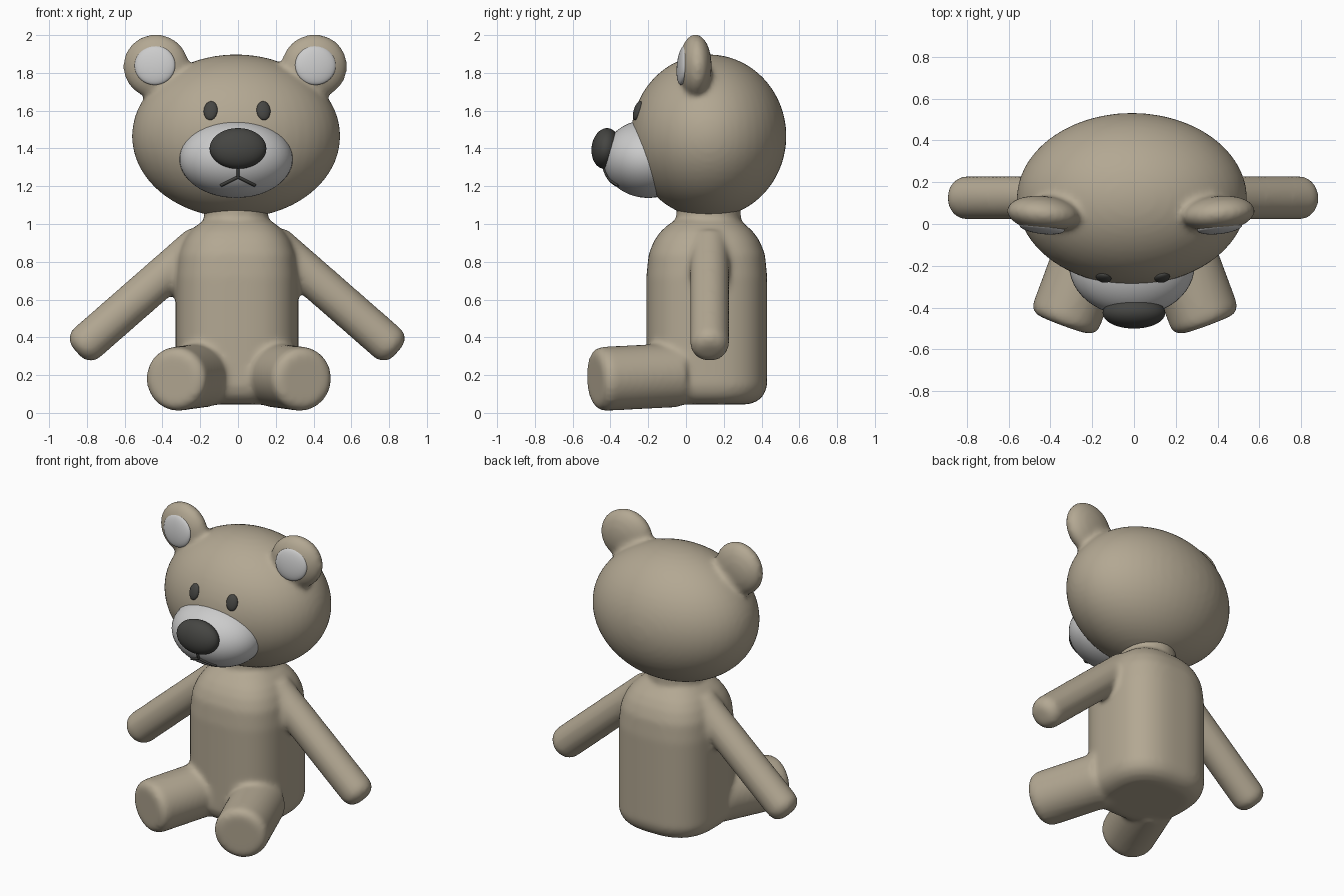
import bpy, bmesh, math
from mathutils import Vector, Matrix

if "Cube" in bpy.data.objects:
    bpy.data.objects.remove(bpy.data.objects["Cube"])


def material(name, rgb):
    m = bpy.data.materials.new(name)
    m.diffuse_color = (*rgb, 1)
    m.use_nodes = True
    m.node_tree.nodes["Principled BSDF"].inputs["Base Color"].default_value = m.diffuse_color
    return m


TAN = material("tan", (0.45, 0.39, 0.29))
DARK = material("dark", (0.06, 0.06, 0.055))
CX = -0.015  # middle of the head


def ball(bm, center, radii, rot_z=0.0, rot_x=0.0):
    mat = (Matrix.Translation(center) @ Matrix.Rotation(rot_z, 4, 'Z')
           @ Matrix.Rotation(rot_x, 4, 'X') @ Matrix.Diagonal((*radii, 1)))
    bmesh.ops.create_uvsphere(bm, u_segments=48, v_segments=28, radius=1, matrix=mat)


def loft(bm, profile, mat, rx, ry, power=2.0, seg=48):
    """Closed solid of superellipse rings; profile = (height, inset from full radius)."""
    rings = []
    for h, inset in profile:
        ring = []
        for i in range(seg):
            a = 2 * math.pi * i / seg
            c, s = math.cos(a), math.sin(a)
            x = math.copysign(abs(c) ** (2 / power), c) * (rx - inset)
            y = math.copysign(abs(s) ** (2 / power), s) * (ry - inset)
            ring.append(bm.verts.new(mat @ Vector((x, y, h))))
        rings.append(ring)
    for a, b in zip(rings, rings[1:]):
        for i in range(seg):
            j = (i + 1) % seg
            bm.faces.new((a[i], a[j], b[j], b[i]))
    bm.faces.new(rings[0][::-1])
    bm.faces.new(rings[-1])


def limb(bm, start, end, r, rounding):
    start, end = Vector(start), Vector(end)
    d = end - start
    n = d.length
    mat = Matrix.Translation(start) @ d.to_track_quat('Z', 'Y').to_matrix().to_4x4()
    cap = [(n - rounding + rounding * math.sin(t), rounding * (1 - math.cos(t)))
           for t in (math.pi / 2 * k / 6 for k in range(7))]
    loft(bm, [(0, 0)] + cap, mat, r, r)


def finish(name, bm, mat=None, blend=False):
    for f in bm.faces:
        f.smooth = True
    me = bpy.data.meshes.new(name)
    bm.to_mesh(me)
    bm.free()
    ob = bpy.data.objects.new(name, me)
    bpy.context.collection.objects.link(ob)
    if mat:
        me.materials.append(mat)
    if blend:  # fuse the overlapping solids and soften the joins
        rm = ob.modifiers.new("fuse", 'REMESH')
        rm.mode = 'VOXEL'
        rm.voxel_size = 0.016
        rm.use_smooth_shade = True
        sm = ob.modifiers.new("soften", 'SMOOTH')
        sm.factor = 0.5
        sm.iterations = 10
    return ob


# Torso, neck, arms and legs
bm = bmesh.new()
torso = [(0.045, 0.10), (0.06, 0.055), (0.09, 0.02), (0.14, 0), (0.72, 0), (0.84, 0.012),
         (0.91, 0.04), (0.96, 0.075), (1.0, 0.12), (1.025, 0.165), (1.032, 0.22)]
loft(bm, torso, Matrix.Translation((-0.005, 0.11, 0)), 0.325, 0.32, 2.7, 64)
limb(bm, (-0.01, 0.12, 0.9), (-0.01, 0.12, 1.15), 0.17, 0.02)
for s in (-1, 1):
    limb(bm, (-0.005 + s * 0.19, 0.125, 0.9), (-0.005 + s * 0.85, 0.125, 0.323), 0.104, 0.07)
    limb(bm, (0.005 + s * 0.185, -0.05, 0.2), (0.005 + s * 0.345, -0.482, 0.178), 0.17, 0.05)
finish("body", bm, TAN, True)

# Head with ears
bm = bmesh.new()
ball(bm, (CX + 0.005, 0.12, 1.465), (0.552, 0.412, 0.433))
for s in (-1, 1):
    ball(bm, (CX + s * 0.42, 0.05, 1.835), (0.175, 0.085, 0.17), s * 0.1)
    ball(bm, (CX + s * 0.36, 0.06, 1.77), (0.15, 0.075, 0.13), s * 0.1)
finish("head", bm, TAN, True)

# Inner ears
for s, side in ((-1, "left"), (1, "right")):
    bm = bmesh.new()
    ball(bm, (CX + s * 0.425, -0.018, 1.84), (0.108, 0.028, 0.104), s * 0.12, -0.1)
    finish("inner_ear_" + side, bm)

# Muzzle and nose
MC, MR = Vector((-0.01, -0.2, 1.345)), (0.3, 0.24, 0.207)
bm = bmesh.new()
ball(bm, MC, MR)
finish("muzzle", bm)
bm = bmesh.new()
ball(bm, (0, -0.425, 1.40), (0.15, 0.075, 0.108), 0, -0.12)
finish("nose", bm, DARK)

# Eyes
for s, side in ((-1, "left"), (1, "right")):
    bm = bmesh.new()
    ball(bm, (-0.005 + s * 0.14, -0.256, 1.6), (0.037, 0.02, 0.052), s * 0.2, -0.3)
    finish("eye_" + side, bm, DARK)


# Mouth lines lying on the muzzle
def on_muzzle(x, z):
    u, w = (x - MC.x) / MR[0], (z - MC.z) / MR[2]
    return (x, MC.y - MR[1] * math.sqrt(max(0, 1 - u * u - w * w)), z)


cu = bpy.data.curves.new("mouth", 'CURVE')
cu.dimensions = '3D'
cu.bevel_depth = 0.009
cu.bevel_resolution = 2
cu.use_fill_caps = True
for a, b in (((0, 1.31), (0, 1.25)), ((0, 1.25), (-0.09, 1.205)), ((0, 1.25), (0.09, 1.205))):
    sp = cu.splines.new('POLY')
    sp.points.add(6)
    for i, p in enumerate(sp.points):
        t = i / 6
        p.co = (*on_muzzle(a[0] + (b[0] - a[0]) * t, a[1] + (b[1] - a[1]) * t), 1)
cu.materials.append(DARK)
bpy.context.collection.objects.link(bpy.data.objects.new("mouth", cu))
